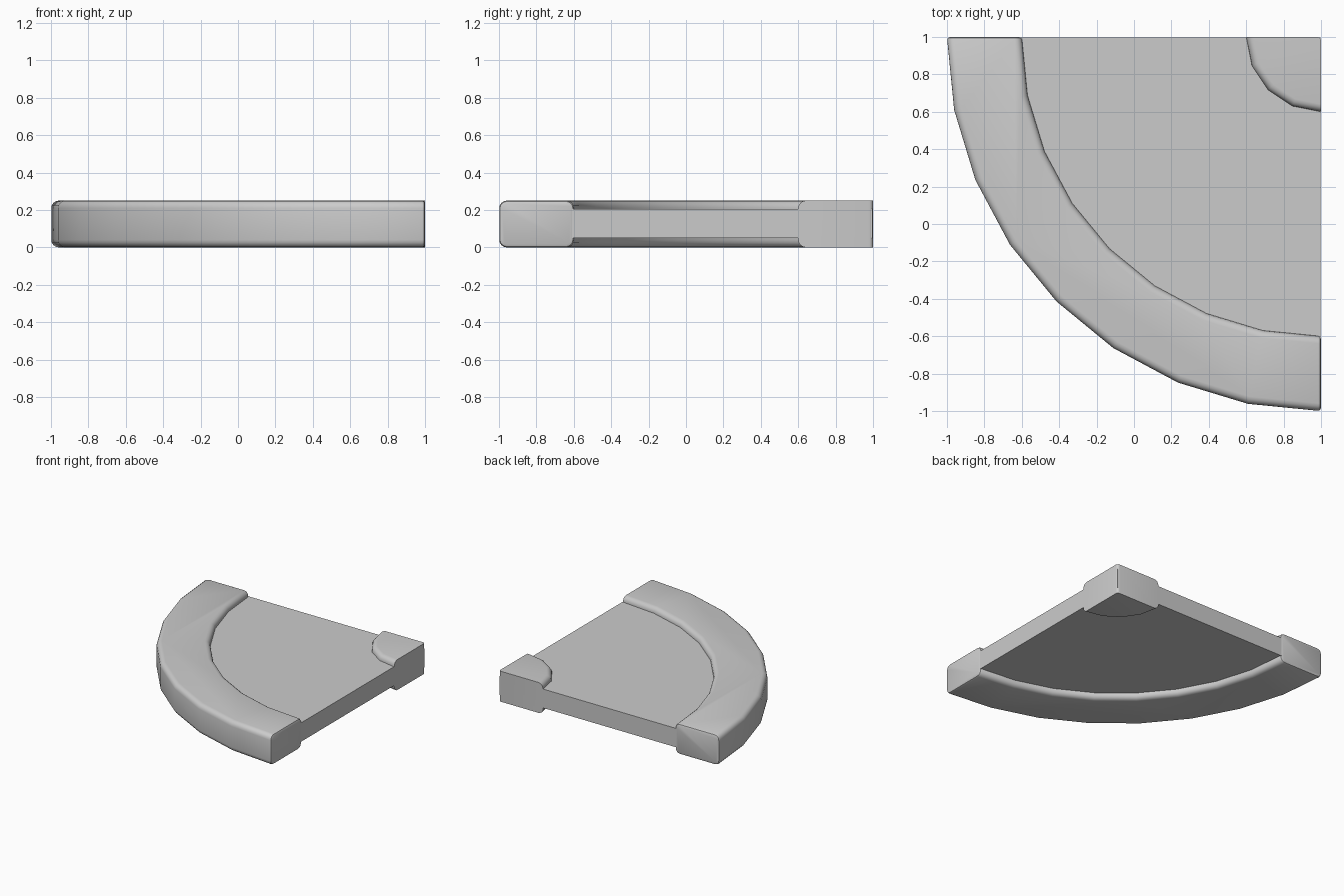
import bpy, bmesh
from math import sin, cos, pi

cube = bpy.data.objects.get("Cube")
if cube:
    bpy.data.objects.remove(cube, do_unlink=True)

grey = bpy.data.materials.new("plain grey")
grey.use_nodes = True
colour = (0.6, 0.6, 0.6, 1)
grey.diffuse_color = colour
grey.node_tree.nodes["Principled BSDF"].inputs["Base Color"].default_value = colour

HEIGHT = 0.25
CORNER = 1.0   # centre of every arc, in x and y


def arc(radius, steps, z=0.0):
    """Quarter circle from the back edge to the right edge."""
    return [(CORNER - radius * cos(i * pi / 2 / steps),
             CORNER - radius * sin(i * pi / 2 / steps), z) for i in range(steps + 1)]


def prism(name, outline, z0, z1, bevels):
    """Extrude an outline; bevels is a list of (edge test, width, segments)."""
    bm = bmesh.new()
    face = bm.faces.new([bm.verts.new((x, y, z0)) for x, y, _ in outline])
    top = bmesh.ops.extrude_face_region(bm, geom=[face])["geom"]
    bmesh.ops.translate(bm, vec=(0, 0, z1 - z0),
                        verts=[v for v in top if isinstance(v, bmesh.types.BMVert)])
    bmesh.ops.recalc_face_normals(bm, faces=bm.faces)
    for test, width, segments in bevels:
        bmesh.ops.bevel(bm, geom=[e for e in bm.edges if test(e)], offset=width,
                        segments=segments, profile=0.5, affect='EDGES', clamp_overlap=True)
    mesh = bpy.data.meshes.new(name)
    bm.to_mesh(mesh)
    bm.free()
    mesh.materials.append(grey)
    obj = bpy.data.objects.new(name, mesh)
    bpy.context.collection.objects.link(obj)
    bpy.ops.object.select_all(action='DESELECT')
    bpy.context.view_layer.objects.active = obj
    obj.select_set(True)
    bpy.ops.object.shade_smooth_by_angle(angle=0.6)
    return obj


def on_side(edge, axis):
    return all(abs(v.co[axis] - CORNER) < 1e-4 for v in edge.verts)


def level(edge):
    return abs(edge.verts[0].co.z - edge.verts[1].co.z) < 1e-4


def long_rim(edge):
    return level(edge) and not on_side(edge, 0) and not on_side(edge, 1)


def end_rim(edge):
    ends = [all(on_side_face(f, a) for f in [g]) for g in edge.link_faces for a in (0, 1)]
    return sum(ends) == 1


def on_side_face(face, axis):
    return all(abs(v.co[axis] - CORNER) < 1e-4 for v in face.verts)


def back_corner(edge):
    return on_side(edge, 0) and on_side(edge, 1)


# Curved rim: rounded along its length, small bevel round both end faces
prism("curved_rim", arc(2.0, 8) + arc(1.6, 8)[::-1], 0, HEIGHT,
      [(long_rim, 0.04, 4), (end_rim, 0.017, 2)])

# Flat slab, tucked under the rim and the corner block
slab = arc(1.7, 8) + [(CORNER, CORNER, 0)]
slab = [(min(x, 0.997), min(y, 0.997), z) for x, y, z in slab]
prism("slab", slab, 0.05, 0.205, [])

# Corner block: quarter disc with rounded curved edges and a softened back corner
prism("corner_block", arc(0.4, 4) + [(CORNER, CORNER, 0)], 0, HEIGHT,
      [(long_rim, 0.04, 4), (back_corner, 0.02, 3)])
